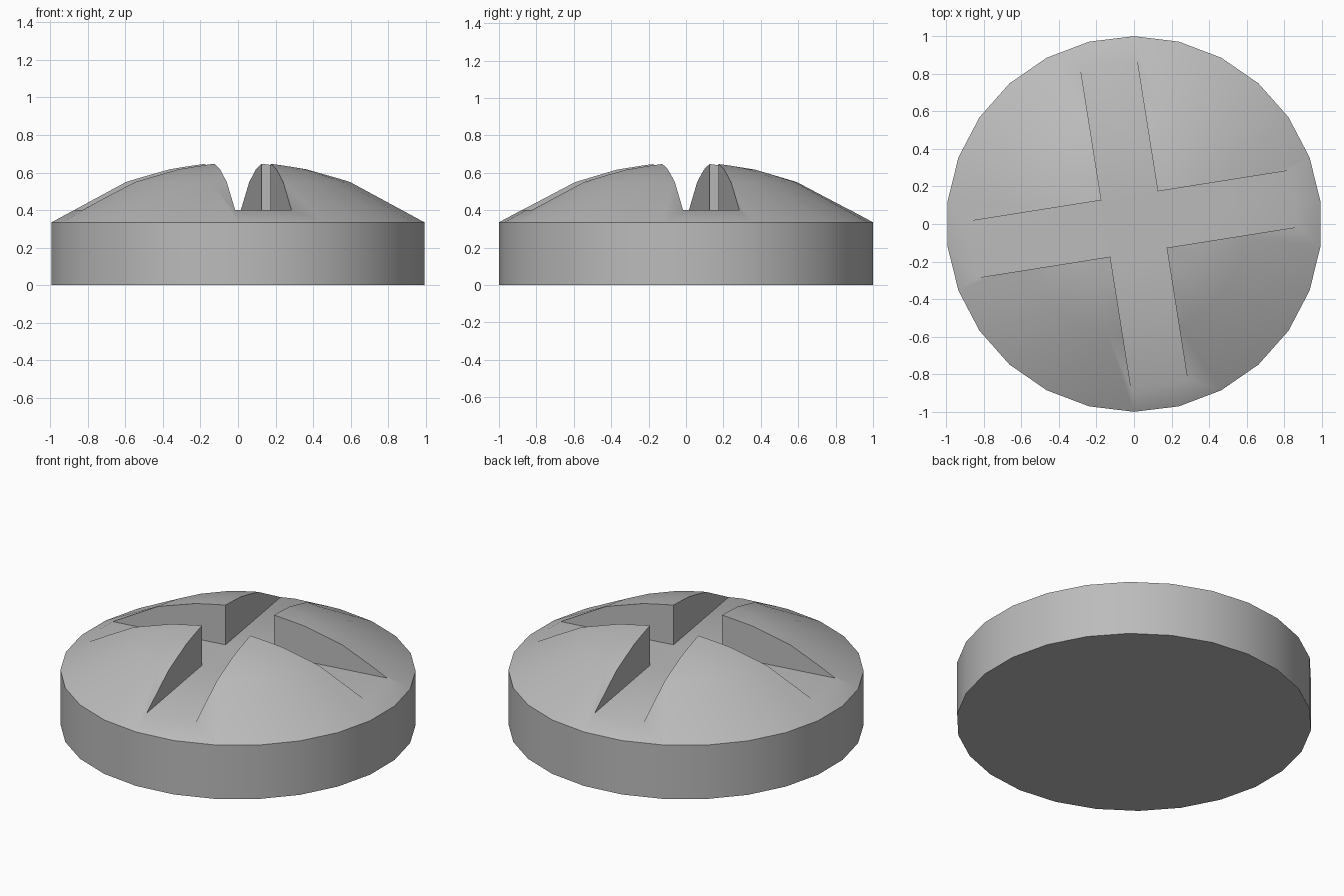
import bpy, bmesh, math
from mathutils import Matrix

cube = bpy.data.objects.get("Cube")
if cube:
    bpy.data.objects.remove(cube, do_unlink=True)

SIDES = 26
SLOT_HALF = 0.152
SLOT_FLOOR = 0.4
SLOT_TURN = math.radians(9)

grey = bpy.data.materials.new("steel_grey")
grey.use_nodes = True
colour = (0.5, 0.5, 0.5, 1)
grey.diffuse_color = colour
grey.node_tree.nodes["Principled BSDF"].inputs["Base Color"].default_value = colour


def add_object(name, bm):
    bmesh.ops.recalc_face_normals(bm, faces=bm.faces)
    mesh = bpy.data.meshes.new(name)
    bm.to_mesh(mesh)
    bm.free()
    mesh.materials.append(grey)
    obj = bpy.data.objects.new(name, mesh)
    bpy.context.collection.objects.link(obj)
    return obj


# Domed head: half profile (radius, height) turned around the z axis
profile = [(0, 0), (1, 0), (1, 0.335), (0.6, 0.55), (0.38, 0.617), (0.17, 0.655), (0, 0.662)]
bm = bmesh.new()
verts = [bm.verts.new((0, r, z)) for r, z in profile]
edges = [bm.edges.new(pair) for pair in zip(verts, verts[1:])]
bmesh.ops.spin(bm, geom=verts + edges, axis=(0, 0, 1), cent=(0, 0, 0),
               angle=math.tau, steps=SIDES)
bmesh.ops.remove_doubles(bm, verts=bm.verts, dist=1e-4)
base = [f for f in bm.faces if f.calc_center_median().z < 1e-4]
bmesh.ops.dissolve_faces(bm, faces=base)
head = add_object("screw_head", bm)

# Cross-shaped cutter: one corner of the plus outline repeated four times
bm = bmesh.new()
outline = []
for i in range(4):
    turn = Matrix.Rotation(SLOT_TURN + i * math.pi / 2, 3, 'Z')
    for x, y in ((1.5, -SLOT_HALF), (1.5, SLOT_HALF), (SLOT_HALF, SLOT_HALF)):
        outline.append(bm.verts.new(turn @ Matrix.Translation((x, y, SLOT_FLOOR)).translation))
face = bm.faces.new(outline)
top = bmesh.ops.extrude_face_region(bm, geom=[face])["geom"]
bmesh.ops.translate(bm, vec=(0, 0, 1), verts=[v for v in top if isinstance(v, bmesh.types.BMVert)])
cutter = add_object("cross_slot_cutter", bm)
cutter.hide_render = True

# Cut the cross slot into the head
cut = head.modifiers.new("cross_slot", 'BOOLEAN')
cut.operation = 'DIFFERENCE'
cut.solver = 'EXACT'
cut.object = cutter
bpy.ops.object.select_all(action='DESELECT')
bpy.context.view_layer.objects.active = head
head.select_set(True)
bpy.ops.object.modifier_apply(modifier=cut.name)
bpy.data.objects.remove(cutter, do_unlink=True)

# Smooth dome and wall, crisp rim and slot edges
bpy.ops.object.shade_smooth_by_angle(angle=math.radians(35))
